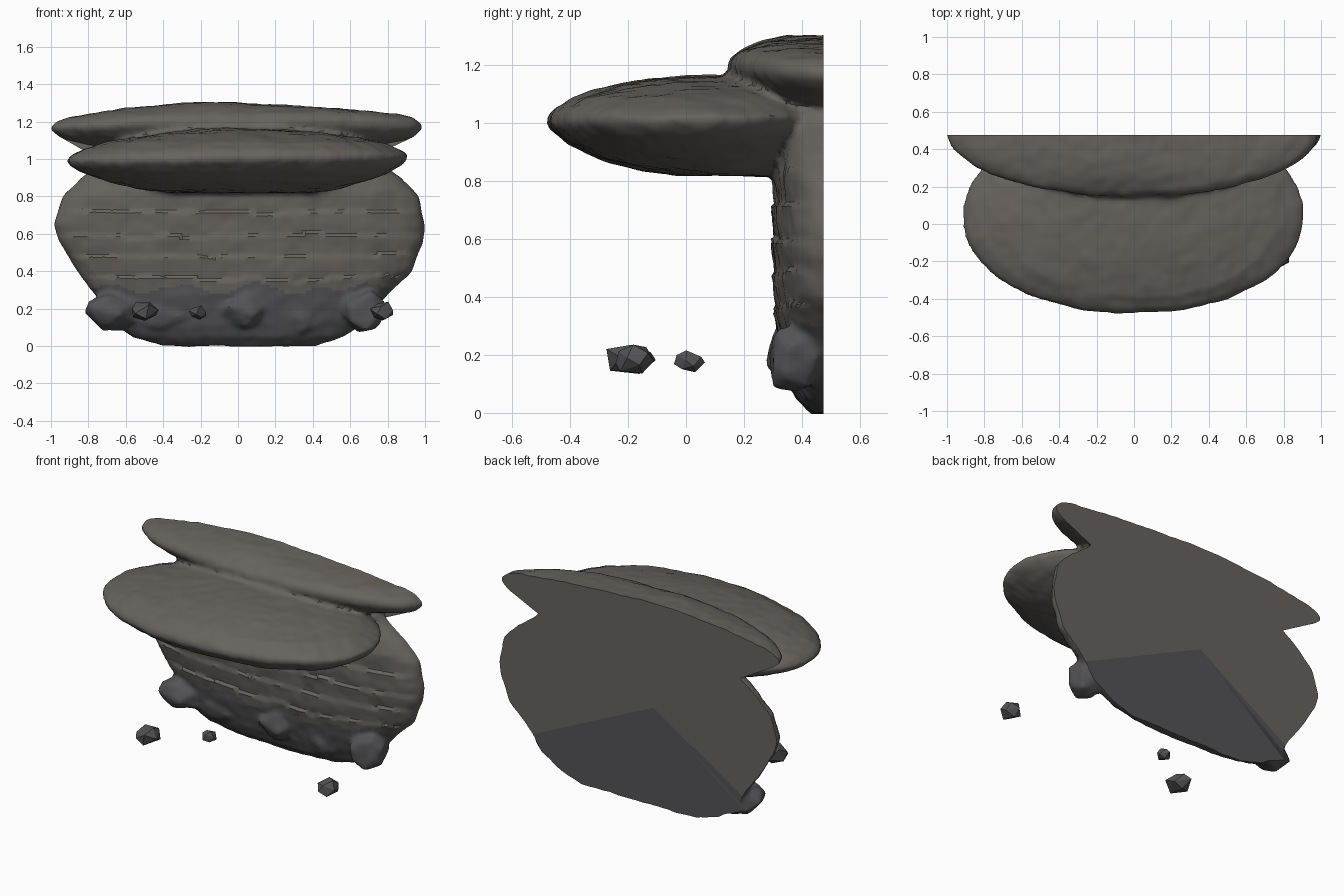
import bpy, bmesh, math, random
from mathutils import Vector, noise

if "Cube" in bpy.data.objects:
    bpy.data.objects.remove(bpy.data.objects["Cube"])

random.seed(4)
BACK = 0.475


def material(name, rgb):
    m = bpy.data.materials.new(name)
    m.diffuse_color = (*rgb, 1)
    m.use_nodes = True
    m.node_tree.nodes["Principled BSDF"].inputs["Base Color"].default_value = m.diffuse_color
    return m


rock = material("warm_rock", (0.135, 0.125, 0.112))
base = material("dark_base_rock", (0.088, 0.088, 0.094))


def loft(bm, rings, power, seg=64):
    """Stack superelliptical rings: (z, x_left, x_right, y_front, y_back)."""
    loops = []
    for z, xl, xr, yf, yb in rings:
        loop = []
        for i in range(seg):
            a = 2 * math.pi * i / seg
            c, s = math.cos(a), math.sin(a)
            u = math.copysign(abs(c) ** (2 / power), c)
            v = math.copysign(abs(s) ** (2 / power), s)
            loop.append(bm.verts.new(((xl + xr) / 2 + u * (xr - xl) / 2,
                                      (yf + yb) / 2 + v * (yb - yf) / 2, z)))
        loops.append(loop)
    for lo, hi in zip(loops, loops[1:]):
        for i in range(seg):
            j = (i + 1) % seg
            bm.faces.new((lo[i], lo[j], hi[j], hi[i]))
    bm.faces.new(loops[0][::-1])
    bm.faces.new(loops[-1])


def boulder(bm, centre, size, points):
    """Angular chunk: hull of random points on a stretched ball (half extents)."""
    verts = []
    for i in range(points):
        # even spiral directions, roughened
        h = 1 - 2 * (i + .5) / points
        a = i * 2.4 + random.uniform(-.4, .4)
        r = math.sqrt(1 - h * h)
        d = Vector((r * math.cos(a), r * math.sin(a), h)) * random.uniform(.92, 1.15)
        verts.append(bm.verts.new([c + s * p for c, s, p in zip(centre, size, d)]))
    out = bmesh.ops.convex_hull(bm, input=verts)
    bmesh.ops.delete(bm, geom=[v for v in out["geom_interior"]
                               if isinstance(v, bmesh.types.BMVert)], context="VERTS")


def finish(bm, name, mats):
    me = bpy.data.meshes.new(name)
    bm.to_mesh(me)
    bm.free()
    ob = bpy.data.objects.new(name, me)
    bpy.context.collection.objects.link(ob)
    for m in mats:
        me.materials.append(m)
    return ob


bm = bmesh.new()
# back wall
wall = [(0.0, -.42, .42, .43), (.05, -.56, .56, .38), (.12, -.67, .68, .35),
        (.28, -.77, .81, .315), (.40, -.86, .93, .305), (.55, -.955, .985, .30),
        (.65, -.985, 1.0, .30), (.80, -.94, .965, .305), (.90, -.84, .87, .31),
        (1.0, -.69, .74, .32), (1.12, -.62, .64, .34)]
loft(bm, [r + (2 * BACK - r[3],) for r in wall], 2.5)
# projecting front slab, rounded rim
loft(bm, [(.82, -.38, .42, -.02, .40), (.84, -.54, .54, -.17, .43),
          (.88, -.69, .68, -.31, .46), (.93, -.84, .81, -.415, .50),
          (.965, -.905, .875, -.455, .54), (.99, -.918, .90, -.478, .56),
          (1.02, -.895, .915, -.478, .57), (1.05, -.83, .87, -.455, .54),
          (1.09, -.70, .76, -.39, .50), (1.13, -.46, .54, -.25, .45),
          (1.155, -.24, .26, -.12, .42), (1.163, -.1, .1, 0, .35)], 2.1)
# top slab, rounded rim
top = [(1.04, -.60, .60, .36), (1.07, -.76, .75, .28), (1.095, -.88, .86, .235),
       (1.12, -.96, .935, .20), (1.16, -1.008, .985, .16), (1.19, -.985, .98, .145),
       (1.22, -.90, .94, .15), (1.245, -.78, .84, .175), (1.275, -.56, .52, .235),
       (1.30, -.34, .02, .33), (1.305, -.24, -.1, .42)]
loft(bm, [r + (1.0 - r[3],) for r in top], 2.1)
# boulders along the foot
for c, s in [((-.68, .40, .185), (.155, .11, .115)), ((-.36, .41, .17), (.17, .085, .11)),
             ((.02, .39, .19), (.17, .11, .12)), ((.33, .41, .16), (.16, .085, .11)),
             ((.68, .39, .185), (.125, .115, .125))]:
    boulder(bm, c, s, 18)
bmesh.ops.recalc_face_normals(bm, faces=bm.faces)
cliff = finish(bm, "cliff", [rock, base])

# fuse everything into one weathered skin
mod = cliff.modifiers.new("fuse", "REMESH")
mod.mode = "VOXEL"
mod.voxel_size = 0.016
bpy.context.view_layer.objects.active = cliff
cliff.select_set(True)
bpy.ops.object.modifier_apply(modifier="fuse")

bm = bmesh.new()
bm.from_mesh(cliff.data)
bmesh.ops.smooth_vert(bm, verts=bm.verts, factor=.5, use_axis_x=True,
                      use_axis_y=True, use_axis_z=True)
bm.normal_update()
moves = []
for v in bm.verts:
    p = v.co
    d = .008 * noise.noise(p * 6) + .004 * noise.noise(p * 17)
    move = v.normal * d
    # broken horizontal strata on the wall face
    if .30 < p.z < .84 and p.y > .25:
        wob = noise.noise(Vector((p.x * 3, 0, p.z * 4)))
        amp = .006 + .006 * noise.noise(Vector((p.x * 7, 3, p.z * 9)))
        saw = ((p.z / .12 + .25 * wob) % 1) - .5
        move.y -= amp * 2 * saw * max(0, -v.normal.y)
    moves.append(move)
for v, m in zip(bm.verts, moves):
    v.co += m

# flat back cut, closed with a fan
bmesh.ops.bisect_plane(bm, geom=bm.verts[:] + bm.edges[:] + bm.faces[:],
                       plane_co=(0, BACK, 0), plane_no=(0, 1, 0), clear_outer=True)
rim = [e for e in bm.edges if e.is_boundary]
hub = bm.verts.new((-.1, BACK, .63))
for e in rim:
    bm.faces.new((e.verts[0], e.verts[1], hub))
bmesh.ops.recalc_face_normals(bm, faces=bm.faces)
for f in bm.faces:
    low = min(v.co.z for v in f.verts)
    flat_back = hub in f.verts
    x = f.calc_center_median().x
    edge = .22 if flat_back else .30 + .06 * noise.noise(Vector((x * 5, 0, 0)))
    f.material_index = 1 if low < edge else 0
bm.to_mesh(cliff.data)
bm.free()
bpy.ops.object.shade_smooth_by_angle(angle=math.radians(40))

# loose stones in front
for n, (c, s) in enumerate([((-.50, -.20, .187), (.072, .095, .055)),
                            ((-.215, .01, .178), (.046, .052, .037)),
                            ((.775, -.18, .185), (.065, .068, .05))], 1):
    bm = bmesh.new()
    boulder(bm, c, s, 12)
    bmesh.ops.recalc_face_normals(bm, faces=bm.faces)
    finish(bm, f"loose_stone_{n}", [base])
